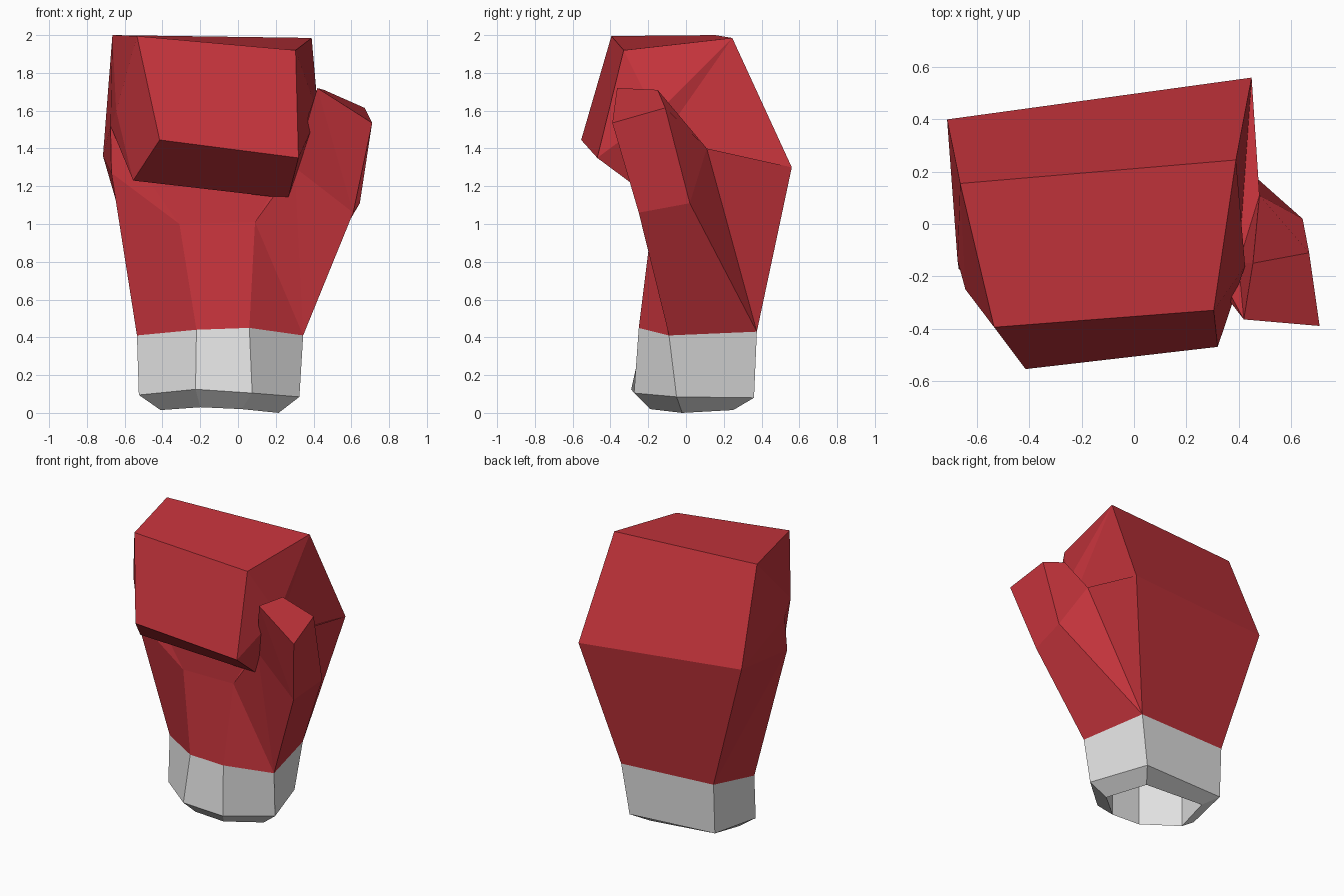
import bpy, bmesh

if "Cube" in bpy.data.objects:
    bpy.data.objects.remove(bpy.data.objects["Cube"])


def material(name, rgb):
    m = bpy.data.materials.new(name)
    m.diffuse_color = (*rgb, 1)
    m.use_nodes = True
    m.node_tree.nodes["Principled BSDF"].inputs["Base Color"].default_value = m.diffuse_color
    return m


def build(name, points, faces, mat):
    """Flat shaded mesh from named points and faces written as point names."""
    bm = bmesh.new()
    v = {k: bm.verts.new(p) for k, p in points.items()}
    for f in faces:
        bm.faces.new([v[k] for k in f.split()])
    bmesh.ops.recalc_face_normals(bm, faces=bm.faces)
    me = bpy.data.meshes.new(name)
    bm.to_mesh(me)
    bm.free()
    me.materials.append(mat)
    ob = bpy.data.objects.new(name, me)
    bpy.context.collection.objects.link(ob)
    return ob


red = material("glove red", (0.56, 0.034, 0.045))
grey = material("cuff grey", (0.76, 0.76, 0.76))

# Cuff rings: left, front left, front right, right, back right, back left
top = [(-.535, 0, .41), (-.22, -.22, .44), (.06, -.25, .45),
       (.345, -.09, .41), (.245, .375, .43), (-.45, .335, .45)]
hem = [(-.525, -.03, .095), (-.225, -.29, .125), (.075, -.275, .105),
       (.325, -.05, .085), (.19, .36, .08), (-.45, .32, .10)]
rim = [(-.41, -.01, .015), (-.2, -.19, .03), (.02, -.19, .02),
       (.215, -.02, .0), (.105, .25, .015), (-.37, .235, .05)]
inside = [(x, y, .36) for x, y, z in rim]

# Cuff: lofted rings with a hollow opening underneath
rings = [top, hem, rim, inside]
cuff_points = {f"{r}_{i}": p for r, ring in enumerate(rings) for i, p in enumerate(ring)}
cuff_faces = [f"{r}_{i} {r}_{(i + 1) % 6} {r + 1}_{(i + 1) % 6} {r + 1}_{i}"
              for r in range(3) for i in range(6)]
cuff_faces.append(" ".join(f"3_{i}" for i in range(6)))
build("cuff", cuff_points, cuff_faces, grey)

# Glove points: c = cuff edge, b = back, k = knuckle top, f = finger, p = palm, t = thumb
pts = dict(zip(["cl", "cfl", "cfr", "cr", "cbr", "cbl"], top))
pts.update(
    bl=(-.715, .40, 1.36), br=(.45, .56, 1.30),
    kbl=(-.665, .155, 2.0), kbr=(.39, .245, 1.985),
    kfl=(-.535, -.395, 1.995), kfr=(.305, -.33, 1.92))
pts.update(
    fl=(-.415, -.555, 1.445), fr=(.32, -.47, 1.35),
    fil=(-.555, -.30, 1.23), fir=(.265, -.18, 1.135),
    fsl=(-.645, -.25, 1.60), fsr=(.425, -.16, 1.58))
pts.update(
    foldl=(-.675, -.14, 1.52), foldr=(.32, -.18, 1.42), notch=(.40, -.15, 1.42),
    pside=(-.67, -.175, 1.27), pl=(-.31, -.17, 1.0), pr=(.09, -.18, 1.01))
pts.update(
    t1=(.71, -.39, 1.535), t2=(.67, -.11, 1.615), t3=(.455, -.15, 1.71),
    t4=(.42, -.365, 1.72), t5=(.645, .02, 1.11), t6=(.48, .11, 1.40),
    t7=(.61, -.25, 1.06), t8=(.30, -.21, 1.30))

faces = [
    # back and knuckles
    "cbl cbr br bl", "bl br kbr kbl", "kbl kbr kfr kfl",
    # curled fingers
    "kfl kfr fr fl", "fl fr fir fil", "fil fir foldr foldl",
    "kfl fl fil fsl", "fsl fil foldl",
    "kbr fsr kfr", "kfr fsr fr", "fsr foldr fir", "fsr fir fr",
    # left side
    "kbl kfl fsl", "kbl fsl foldl bl", "foldl pside bl", "bl pside cbl", "pside cl cbl",
    # palm
    "cl cfl pl pside", "cfl cfr pr pl", "cfr cr pr", "cr t8 pr",
    "pl pr foldr foldl", "pside pl foldl", "pr t8 foldr",
    # thumb
    "t1 t2 t3 t4", "t1 t7 t5 t2", "t2 t5 t6 t3",
    "t8 cr t7", "t4 t8 t7", "t4 t7 t1",
    "t7 cr cbr t5", "t5 cbr t6", "t6 cbr br",
    # right side of the fist and the gap beside the thumb
    "kbr br notch", "br t6 notch", "t6 t3 notch", "kbr notch fsr",
    "fsr notch foldr", "t4 t3 notch", "t4 notch foldr", "t4 foldr t8",
]
build("glove", pts, faces, red)
